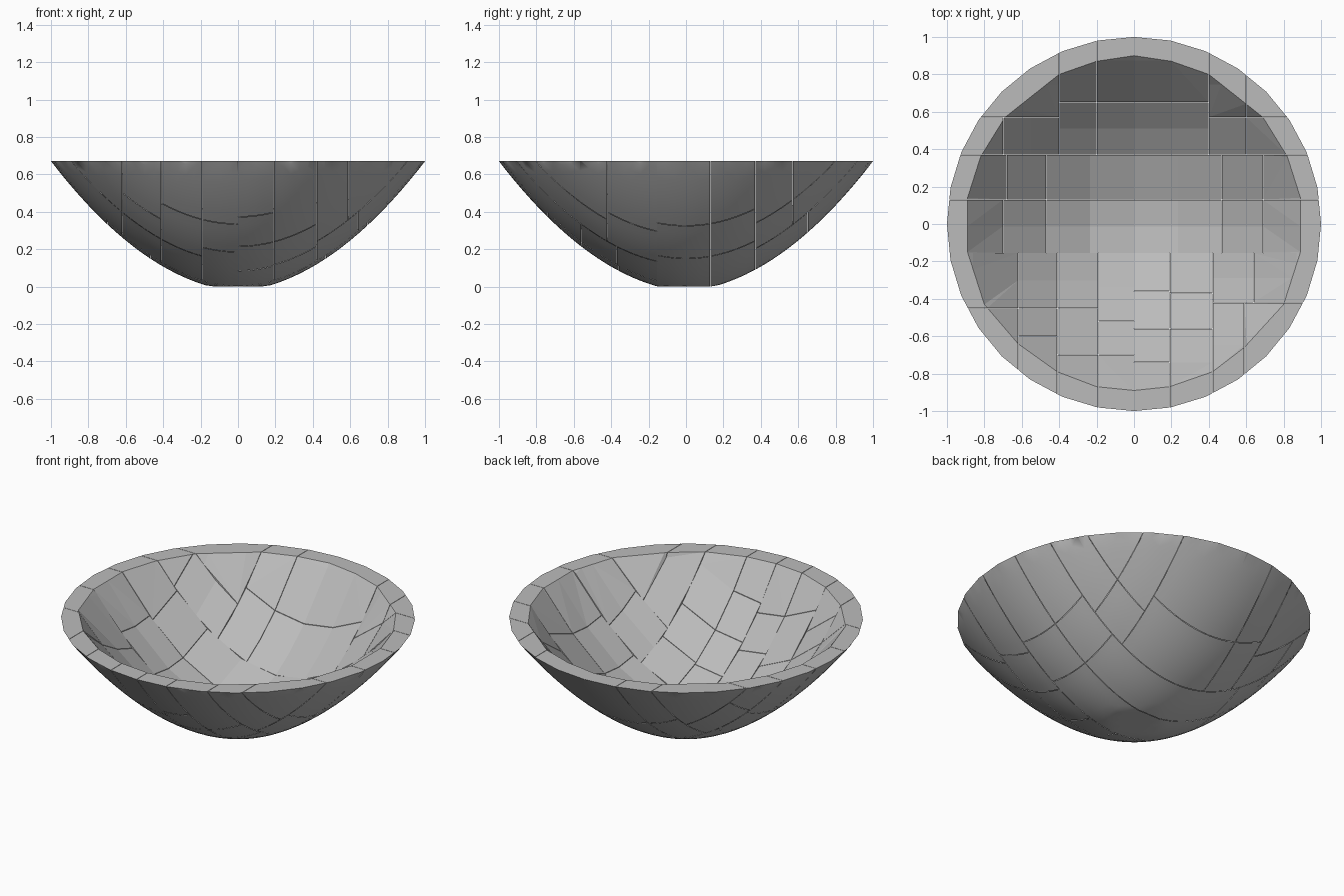
import bpy, bmesh
from math import sin, cos, pi, hypot, ceil
from mathutils import Vector

if "Cube" in bpy.data.objects:
    bpy.data.objects.remove(bpy.data.objects["Cube"])

TOP, GAP, E = 0.67, 0.0012, 1.1

stone = bpy.data.materials.new("grey stone")
stone.use_nodes = True
stone.diffuse_color = (0.5, 0.5, 0.5, 1)
stone.node_tree.nodes["Principled BSDF"].inputs["Base Color"].default_value = (0.5, 0.5, 0.5, 1)

# Rim outlines in plan, both counter-clockwise
outer_rim = [(cos(i * pi / 16), sin(i * pi / 16)) for i in range(32)]
inner_rim = [(.89, .14), (.82, .36), (.69, .57), (.4, .8), (.2, .87), (0, .9), (-.2, .87),
             (-.4, .8), (-.69, .57), (-.82, .36), (-.89, .14), (-.89, -.15), (-.8, -.43),
             (-.62, -.64), (-.41, -.79), (-.2, -.87), (0, -.89), (.19, -.87), (.42, -.79),
             (.59, -.66), (.8, -.43), (.89, -.15)]


def outside_z(r):
    t = max(0, (r - 0.15) / 0.85)
    return TOP if r > 0.994 else TOP * (0.35 * t + 0.65 * t * t)


def inside_z(r):
    return min(TOP, 0.07 + 0.6 * (r / 0.895) ** 2)


def rim_lines(rim):
    """Point and outward normal of each rim side."""
    for (ax, ay), (bx, by) in zip(rim, rim[1:] + rim[:1]):
        yield Vector((ax, ay, 0)), Vector((by - ay, ax - bx, 0)).normalized()


def cell_sheet(x0, x1, y0, y1, step):
    """Flat gridded rectangle trimmed to the outer rim."""
    bm = bmesh.new()
    nx, ny = max(1, ceil((x1 - x0) / step)), max(1, ceil((y1 - y0) / step))
    v = [[bm.verts.new((x0 + (x1 - x0) * i / nx, y0 + (y1 - y0) * j / ny, 0))
          for j in range(ny + 1)] for i in range(nx + 1)]
    for i in range(nx):
        for j in range(ny):
            bm.faces.new((v[i][j], v[i + 1][j], v[i + 1][j + 1], v[i][j + 1]))
    cut(bm, outer_rim, True)
    return bm


def cut(bm, rim, trim):
    for co, no in rim_lines(rim):
        bmesh.ops.bisect_plane(bm, geom=bm.verts[:] + bm.edges[:] + bm.faces[:], dist=1e-4,
                               plane_co=co, plane_no=no, clear_outer=trim)


def add_block(name, x0, x1, y0, y1):
    box = (x0 + GAP, x1 - GAP, y0 + GAP, y1 - GAP)

    # Faceted hollow and flat rim
    bm = cell_sheet(*box, 0.26)
    if not bm.faces:
        bm.free()
        return
    cut(bm, inner_rim, False)
    for v in bm.verts:
        inside = all((v.co - co).dot(no) < -1e-3 for co, no in rim_lines(inner_rim))
        v.co.z = inside_z(hypot(v.co.x, v.co.y)) if inside else TOP

    # Side walls of the block
    low = {}
    for e in [e for e in bm.edges if e.is_boundary]:
        a = e.link_loops[0].vert
        b = e.other_vert(a)
        if all(hypot(p.co.x, p.co.y) > 0.994 for p in (a, b)):
            continue
        for p in (a, b):
            if p not in low:
                low[p] = bm.verts.new((p.co.x, p.co.y, outside_z(hypot(p.co.x, p.co.y))))
        bm.faces.new((b, a, low[a], low[b]))

    # Smooth outer skin
    skin = cell_sheet(*box, 0.05)
    for v in skin.verts:
        v.co.z = outside_z(hypot(v.co.x, v.co.y))
    bmesh.ops.reverse_faces(skin, faces=skin.faces[:])
    for f in skin.faces:
        f.smooth = True
    part = bpy.data.meshes.new("skin")
    skin.to_mesh(part)
    skin.free()
    bm.from_mesh(part)
    bpy.data.meshes.remove(part)

    bmesh.ops.triangulate(bm, faces=bm.faces[:])
    mesh = bpy.data.meshes.new(name)
    bm.to_mesh(mesh)
    bm.free()
    mesh.materials.append(stone)
    bpy.context.collection.objects.link(bpy.data.objects.new(name, mesh))


# Courses running side to side: y range, then the joints along x
rows = [
    (.65, E, [-.4, -.2, .4]),
    (.57, E, [.4, .6, E]),
    (.57, E, [-E, -.4]),
    (.37, .65, [-.4, -.2, .4]),
    (.37, .57, [.4, .6, E]),
    (.37, .57, [-E, -.7, -.4]),
    (.13, .37, [-E, -.68, -.47, .47, .69, E]),
    (-.155, .13, [-E, -.7, -.47, .47, .69, E]),
]
# Courses running front to back: x range, then the joints along y
columns = [
    (-E, -.62, [-E, -.45, -.155]),
    (-.62, -.41, [-E, -.6, -.45, -.155]),
    (-.41, -.19, [-E, -.7, -.45, -.155]),
    (-.19, 0, [-E, -.7, -.52, -.155]),
    (0, .19, [-E, -.74, -.56, -.36, -.155]),
    (.19, .42, [-E, -.56, -.37, -.155]),
    (.42, .64, [-.42, -.155]),
    (.64, E, [-.42, -.155]),
    (.42, .59, [-E, -.42]),
    (.59, E, [-E, -.42]),
]
cells = [(a, b, y0, y1) for y0, y1, xs in rows for a, b in zip(xs, xs[1:])]
cells += [(x0, x1, a, b) for x0, x1, ys in columns for a, b in zip(ys, ys[1:])]
for n, cell in enumerate(cells, 1):
    add_block(f"bowl_block_{n}", *cell)
